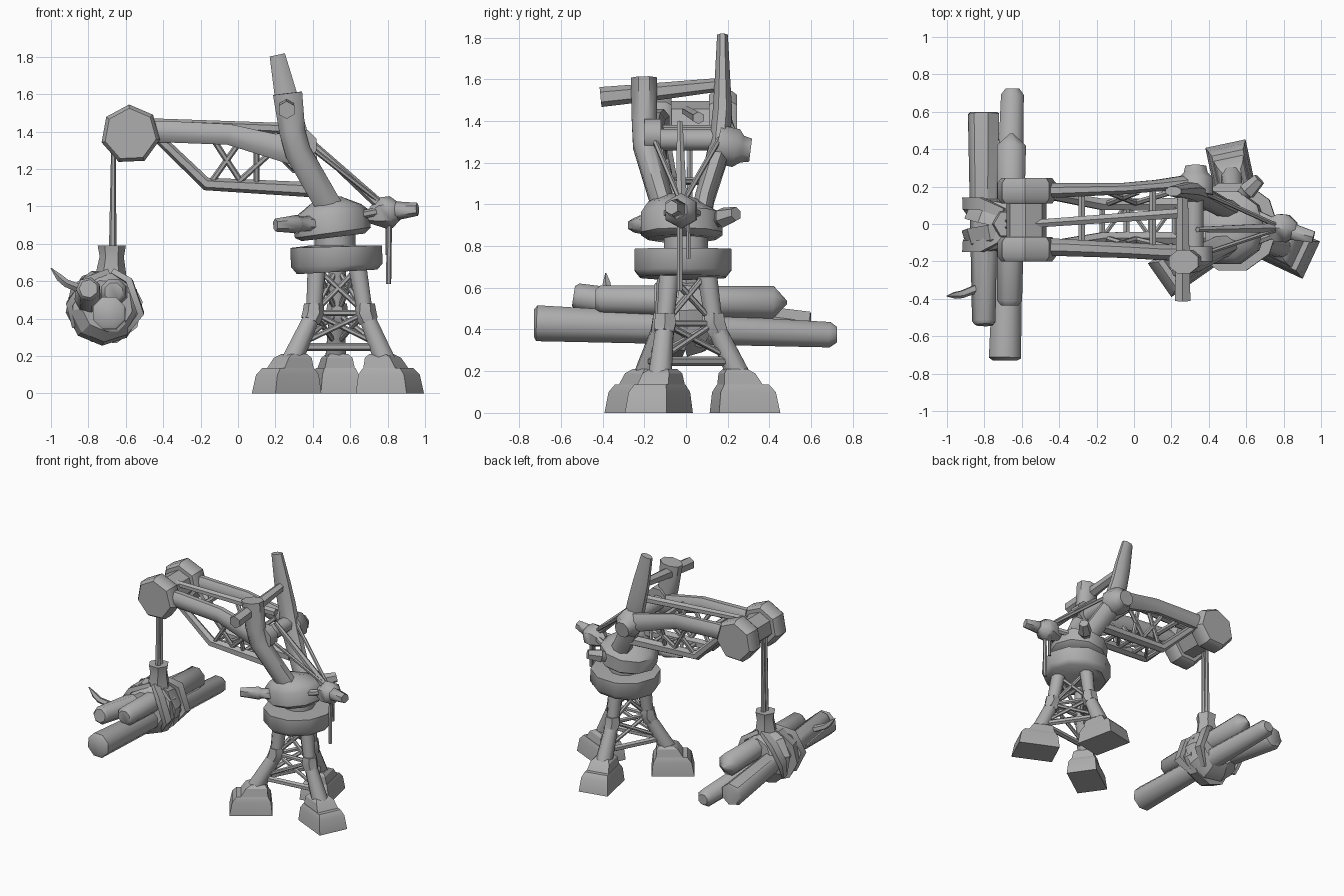
import bpy, bmesh, math
from mathutils import Vector as V

mat = bpy.data.materials.new("plain grey")
mat.diffuse_color = (0.42, 0.42, 0.42, 1)


def finish(name, bm, angle=50):
    bmesh.ops.recalc_face_normals(bm, faces=bm.faces)
    me = bpy.data.meshes.new(name)
    bm.to_mesh(me)
    bm.free()
    me.materials.append(mat)
    for p in me.polygons:
        p.use_smooth = True
    me.set_sharp_from_angle(angle=math.radians(angle))
    ob = bpy.data.objects.new(name, me)
    bpy.context.collection.objects.link(ob)
    return ob


def tube(name, pts, radii, sides=8, turn=0.5, angle=50):
    """Closed tube along a path; a radius may be (sideways, upward)."""
    pts = [V(p) for p in pts]
    bm = bmesh.new()
    rings = []
    for i, p in enumerate(pts):
        t = (pts[min(i + 1, len(pts) - 1)] - pts[max(i - 1, 0)]).normalized()
        u = V((0, 1, 0)) if abs(t.y) < 0.8 else V((1, 0, 0))
        u = (u - t * u.dot(t)).normalized()
        w = t.cross(u)
        r = radii[i] if isinstance(radii, (list, tuple)) else radii
        a, b = r if isinstance(r, tuple) else (r, r)
        ang = [2 * math.pi * (k + turn) / sides for k in range(sides)]
        rings.append([bm.verts.new(p + u * a * math.cos(q) + w * b * math.sin(q)) for q in ang])
    for r0, r1 in zip(rings, rings[1:]):
        for k in range(sides):
            j = (k + 1) % sides
            bm.faces.new((r0[k], r0[j], r1[j], r1[k]))
    bm.faces.new(rings[0])
    bm.faces.new(rings[-1])
    return finish(name, bm, angle)


def block(name, x, y, deg, layers):
    """Stacked rectangular layers: (z, half length, half width, shift)."""
    d = V((math.cos(math.radians(deg)), math.sin(math.radians(deg)), 0))
    s = V((-d.y, d.x, 0))
    bm = bmesh.new()
    rings = []
    for z, l, w, sh in layers:
        c = V((x, y, z)) + d * sh
        rings.append([bm.verts.new(c + d * l * a + s * w * b)
                      for a, b in ((1, 1), (-1, 1), (-1, -1), (1, -1))])
    for r0, r1 in zip(rings, rings[1:]):
        for k in range(4):
            j = (k + 1) % 4
            bm.faces.new((r0[k], r0[j], r1[j], r1[k]))
    bm.faces.new(rings[0])
    bm.faces.new(rings[-1])
    return finish(name, bm, 30)


# Tripod: feet, ankle blocks, lower legs, knees, upper legs
feet = [(0.52, 0.283, 102), (0.812, -0.13, -25), (0.26, -0.215, -145)]
knees = [V((0.53, 0.135, 0.43)), V((0.68, -0.10, 0.43)), V((0.405, -0.11, 0.43))]
hips = [V((0.53, 0.10, 0.67)), V((0.64, -0.08, 0.67)), V((0.42, -0.09, 0.67))]
ankles = []
for i, (x, y, a) in enumerate(feet):
    block(f"foot_{i}", x, y, a, [(0, .15, .11, 0), (.10, .135, .10, -.005), (.135, .11, .085, -.01)])
    block(f"ankle_block_{i}", x, y, a, [(.12, .10, .085, -.02), (.19, .075, .07, -.04), (.21, .05, .05, -.05)])
    k, h = knees[i], hips[i]
    f = V((x, y, .15)).lerp(V((k.x, k.y, .15)), .12)
    ankles.append(f)
    tube(f"lower_leg_{i}", [f, k], [.062, .045])
    d = (k - f).normalized()
    tube(f"knee_{i}", [k - d * .05, k, k + V((0, 0, .05))], [.052, .06, .052], 6)
    tube(f"upper_leg_{i}", [k, h], [.044, .052])

# Cross braces between the legs
for i in range(3):
    j = (i + 1) % 3
    low = [ankles[n].lerp(knees[n], .35) for n in (i, j)]
    tube(f"low_brace_{i}", low, .022, 6)
    tube(f"knee_brace_{i}", [knees[i], knees[j]], .016, 6)
    for n, (a, b) in enumerate(((i, j), (j, i))):
        tube(f"lower_cross_{i}_{n}", [ankles[a].lerp(knees[a], .4), knees[b]], .014, 6)
        tube(f"upper_cross_{i}_{n}", [knees[a], hips[b]], .014, 6)

# Base ring, neck and tilted turntable
tube("base_ring", [(.53, -.015, .65), (.528, -.015, .685), (.525, -.015, .785), (.525, -.015, .79)],
     [.215, .245, .245, .15], 10)
tube("neck", [(.52, 0, .77), (.515, 0, .90)], .11, 10)
tube("turntable", [(.51, -.02, .835), (.507, -.02, .86), (.493, -.02, .955), (.488, -.02, .985), (.48, -.01, 1.03)],
     [.17, .205, .205, .17, .09], 10)

# Turntable pegs
for n, (a, b) in enumerate([((.42, -.16, .91), (.20, -.25, .90)), ((.55, .12, .92), (.67, .24, .955)),
                            ((.76, -.02, .97), (.96, -.07, .985))]):
    a, b = V(a), V(b)
    tube(f"peg_{n}", [a, a.lerp(b, .4), a.lerp(b, .45), b], [.04, .04, .05, .035], 6)

# Rear weight with rods
tube("rear_weight", [(.69, -.01, .94), (.77, -.02, .965), (.82, -.025, .97), (.87, -.03, .975)],
     [.03, .085, .085, .04], 6)
for n, y in enumerate((-.08, .06)):
    tube(f"rear_rod_{n}", [(.58, y * 1.5, .94), (.78, y * .3 - .02, .98)], .022, 6)
tube("hanging_rod_long", [(.81, -.03, .95), (.805, -.03, .585)], .014, 6)
tube("hanging_rod_short", [(.80, .01, .95), (.80, .012, .74)], .011, 6)
tube("rear_stay", [(.34, -.03, 1.39), (.79, -.02, .98)], [.016, .03], 6)
for n, y in enumerate((-.16, .17)):
    tube(f"side_stay_{n}", [(.37, y, 1.33), (.79, -.02, 1.0)], .013, 6)

# Masts
tube("near_mast", [(.53, -.09, .93), (.47, -.12, 1.03), (.32, -.195, 1.29), (.29, -.20, 1.40), (.265, -.202, 1.605)],
     [(.06, .075), (.06, .075), (.065, .075), (.065, .075), (.068, .085)], 8)
tube("far_mast", [(.53, .07, .93), (.47, .09, 1.03), (.34, .16, 1.26), (.29, .175, 1.45), (.255, .175, 1.60), (.21, .175, 1.81)],
     [(.05, .07), (.05, .07), (.055, .075), (.05, .07), (.04, .065), (.028, .045)], 8)
tube("mast_crossbeam", [(.26, -.41, 1.515), (.26, -.15, 1.54), (.26, .17, 1.575)], [.048, .042, .032], 6)

# Boom pivot
tube("boom_axle", [(.32, -.17, 1.31), (.32, .22, 1.31)], .055, 8)
tube("far_pivot", [(.33, .15, 1.29), (.33, .24, 1.27), (.33, .27, 1.265), (.33, .31, 1.26)], [.10, .10, .07, .06], 8)
tube("near_pivot", [(.34, -.12, 1.33), (.34, -.20, 1.33)], .085, 8)

# Boom side arms
tube("near_arm", [(-.55, -.125, 1.40), (-.40, -.125, 1.40), (-.05, -.14, 1.385), (.12, -.15, 1.34), (.35, -.155, 1.28)],
     [(.05, .062), (.05, .062), (.045, .06), (.045, .068), (.05, .08)], 8)
tube("far_arm", [(-.55, .18, 1.40), (-.40, .18, 1.40), (-.05, .19, 1.385), (.12, .205, 1.34), (.35, .225, 1.28)],
     [(.042, .062), (.042, .062), (.033, .06), (.033, .065), (.05, .075)], 8)
tube("boom_top_rod", [(-.55, .0, 1.45), (.28, .06, 1.415)], [.024, .03], 6)

# Lower boom truss
truss = [(-.42, 1.36), (-.17, 1.12), (.08, 1.105), (.38, 1.09)]
low_y, arm_y = (-.075, .105), (-.14, .19)
for s in range(2):
    y, ya = low_y[s], arm_y[s]
    tube(f"lower_rail_{s}", [(-.43, ya * .8, 1.37), (-.17, y, 1.12), (.38, y, 1.09)], [.028, .035, .04], 6)
    tops = [(-.28, 1.38), (.0, 1.37), (.12, 1.33)]
    lows = [(-.13, 1.12), (.1, 1.11), (.1, 1.11)]
    pairs = [((-.15, 1.12), (.02, 1.36)), ((.03, 1.11), (-.14, 1.37)), ((.10, 1.11), (.10, 1.33)), ((-.02, 1.11), (.2, 1.31))]
    for n, ((xa, za), (xb, zb)) in enumerate(pairs):
        tube(f"truss_side_{s}_{n}", [(xa, y, za), (xb, ya * .9, zb)], .016, 6)
for n, x in enumerate((-.17, -.04, .09, .22)):
    tube(f"truss_rung_{n}", [(x, low_y[0], 1.11), (x, low_y[1], 1.11)], .018, 6)
    tube(f"truss_cross_{n}", [(x, low_y[n % 2], 1.11), (x + .13, low_y[1 - n % 2], 1.11)], .013, 6)
for n, x in enumerate((-.28, .10)):
    tube(f"arm_tie_{n}", [(x, -.13, 1.36), (x, .19, 1.36)], .02, 6)

# Boom head: drum between two larger hubs
tube("head_drum", [(-.575, -.12, 1.385), (-.575, .16, 1.385)], .11, 7, .2)
for n, (a, b) in enumerate(((-.20, -.07), (.11, .245))):
    tube(f"head_hub_{n}", [(-.575, a, 1.385), (-.575, a + .025, 1.385), (-.575, b - .025, 1.385), (-.575, b, 1.385)],
         [.14, .16, .16, .14], 7, .2, 40)

# Hoist rope and grab
for n, y in enumerate((-.02, .02)):
    tube(f"rope_{n}", [(-.665, y, 1.38), (-.67, y * .8, .77)], [.012, .02], 6)
tube("grab_head", [(-.675, 0, .79), (-.675, 0, .73), (-.68, 0, .62)], [.075, .065, .085], 6)
tube("grab_band_front", [(-.70, -.14, .47), (-.71, -.09, .465), (-.72, -.01, .46)], [.14, .19, .205], 9, .3, 30)
tube("grab_band_back", [(-.71, .0, .465), (-.70, .06, .47), (-.69, .13, .48)], [.205, .19, .14], 9, .8, 30)
for n, (y, yb) in enumerate(((-.06, -.12), (.06, .11))):
    tube(f"left_claw_{n}", [(-.70, y, .65), (-.82, yb, .60), (-.90, yb, .48), (-.88, y, .36)],
         [(.035, .02), (.045, .025), (.045, .025), (.025, .012)], 4)
    tube(f"right_claw_{n}", [(-.66, y, .65), (-.58, yb, .60), (-.52, yb, .43), (-.60, y, .32)],
         [(.035, .02), (.045, .025), (.045, .025), (.025, .012)], 4)

# Logs and a broken twig
tube("long_log", [(-.69, -.73, .43), (-.69, -.715, .43), (-.65, .69, .375), (-.65, .725, .375)], [.07, .093, .066, .04], 8)
tube("left_log", [(-.80, -.54, .56), (-.80, -.52, .557), (-.80, .585, .40), (-.80, .60, .40)], [.05, .066, .088, .075], 7)
tube("upper_log", [(-.665, -.435, .545), (-.665, -.41, .545), (-.655, .42, .53), (-.655, .485, .53)], [.05, .072, .084, .008], 8)
tube("twig", [(-.83, -.34, .555), (-.92, -.375, .59), (-.955, -.38, .62), (-1.0, -.385, .67)], [.025, .022, .02, .003], 5)
